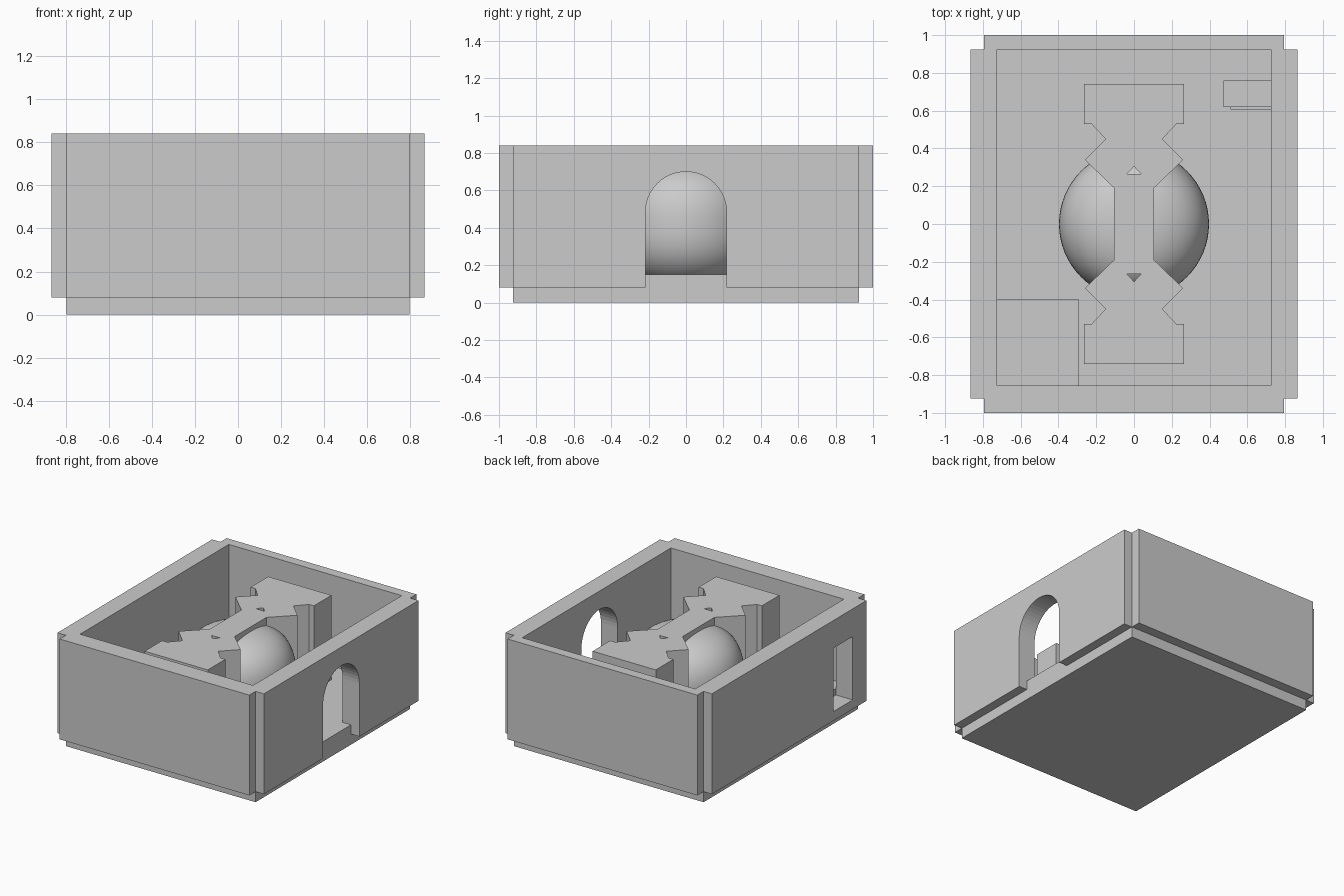
import bpy, bmesh, math

if "Cube" in bpy.data.objects:
    bpy.data.objects.remove(bpy.data.objects["Cube"])


def new_object(name, bm, hidden=False):
    bmesh.ops.recalc_face_normals(bm, faces=bm.faces[:])
    me = bpy.data.meshes.new(name)
    bm.to_mesh(me)
    bm.free()
    ob = bpy.data.objects.new(name, me)
    bpy.context.collection.objects.link(ob)
    ob.hide_render = hidden
    return ob


def extrude(name, points, offset, hidden=False):
    bm = bmesh.new()
    face = bm.faces.new([bm.verts.new(p) for p in points])
    res = bmesh.ops.extrude_face_region(bm, geom=[face])
    verts = [v for v in res["geom"] if isinstance(v, bmesh.types.BMVert)]
    bmesh.ops.translate(bm, verts=verts, vec=offset)
    return new_object(name, bm, hidden)


def box(name, x0, x1, y0, y1, z0, z1, hidden=False):
    pts = [(x0, y0, z0), (x1, y0, z0), (x1, y1, z0), (x0, y1, z0)]
    return extrude(name, pts, (0, 0, z1 - z0), hidden)


def cut(ob, *cutters):
    for c in cutters:
        m = ob.modifiers.new("cut", "BOOLEAN")
        m.operation = "DIFFERENCE"
        m.solver = "EXACT"
        m.object = c
        c.hide_set(True)


def arch(name, bottom):
    r, cz = 0.217, 0.483
    pts = [(0.6, -r, bottom), (0.6, r, bottom)]
    for i in range(25):
        a = math.pi * i / 24
        pts.append((0.6, r * math.cos(a), cz + r * math.sin(a)))
    return extrude(name, pts, (0.5, 0, 0), True)


FLOOR, TOP, LIP = 0.15, 0.84, 0.08

# Core tray with floor, side walls and thick front wall
tray = box("tray", -0.795, 0.795, -0.925, 0.925, 0, TOP)
room_cutter = box("room_cutter", -0.725, 0.725, -0.855, 1.1, FLOOR, 1.1, True)
door_cutter = box("door_cutter", -1.0, -0.6, -0.76, -0.53, FLOOR, 0.63, True)
cut(tray, room_cutter, arch("arch_cutter", FLOOR), door_cutter)

# Outer wall panels
box("front_panel", -0.795, 0.795, -1, -0.925, LIP, TOP)
box("back_panel", -0.795, 0.795, 0.925, 1, LIP, TOP)
right = box("right_panel", 0.795, 0.865, -0.925, 0.925, LIP, TOP)
cut(right, arch("panel_arch_cutter", -0.1))
left = box("left_panel", -0.865, -0.795, -0.925, 0.925, LIP, TOP)
cut(left, door_cutter)

# Low landing inside the doorway, and small ledge with step
box("door_landing", -0.725, -0.29, -0.855, -0.40, FLOOR, 0.2)
box("wall_ledge", 0.475, 0.725, 0.62, 0.76, FLOOR, 0.4)
box("ledge_step", 0.51, 0.725, 0.605, 0.62, FLOOR, 0.35)

# Notched central frame
quarter = [(0.265, 0.74), (0.265, 0.53), (0.225, 0.53),
           (0.15, 0.45), (0.26, 0.34), (0.105, 0.19)]
half = quarter + [(x, -y) for x, y in reversed(quarter)]
outline = half + [(-x, y) for x, y in reversed(half)]
frame = extrude("central_frame", [(x, y, FLOOR) for x, y in outline], (0, 0, 0.79 - FLOOR))
for s in (1, -1):
    tri = [(-0.037, s * 0.265, 0.3), (0.037, s * 0.265, 0.3), (0, s * 0.305, 0.3)]
    cut(frame, extrude("slot_cutter", tri, (0, 0, 0.8), True))

# Rounded body held by the frame
bm = bmesh.new()
bmesh.ops.create_uvsphere(bm, u_segments=64, v_segments=40, radius=1)
for v in bm.verts:
    r = math.hypot(v.co.x, v.co.y)
    n = (r ** 2.5 + abs(v.co.z) ** 2.5) ** (1 / 2.5)
    v.co /= n
    v.co.x *= 0.397
    v.co.y *= 0.397
    v.co.z = 0.42 + 0.34 * v.co.z
body = new_object("rounded_body", bm)
bpy.context.view_layer.objects.active = body
body.select_set(True)
bpy.ops.object.shade_smooth_by_angle(angle=math.radians(40))
